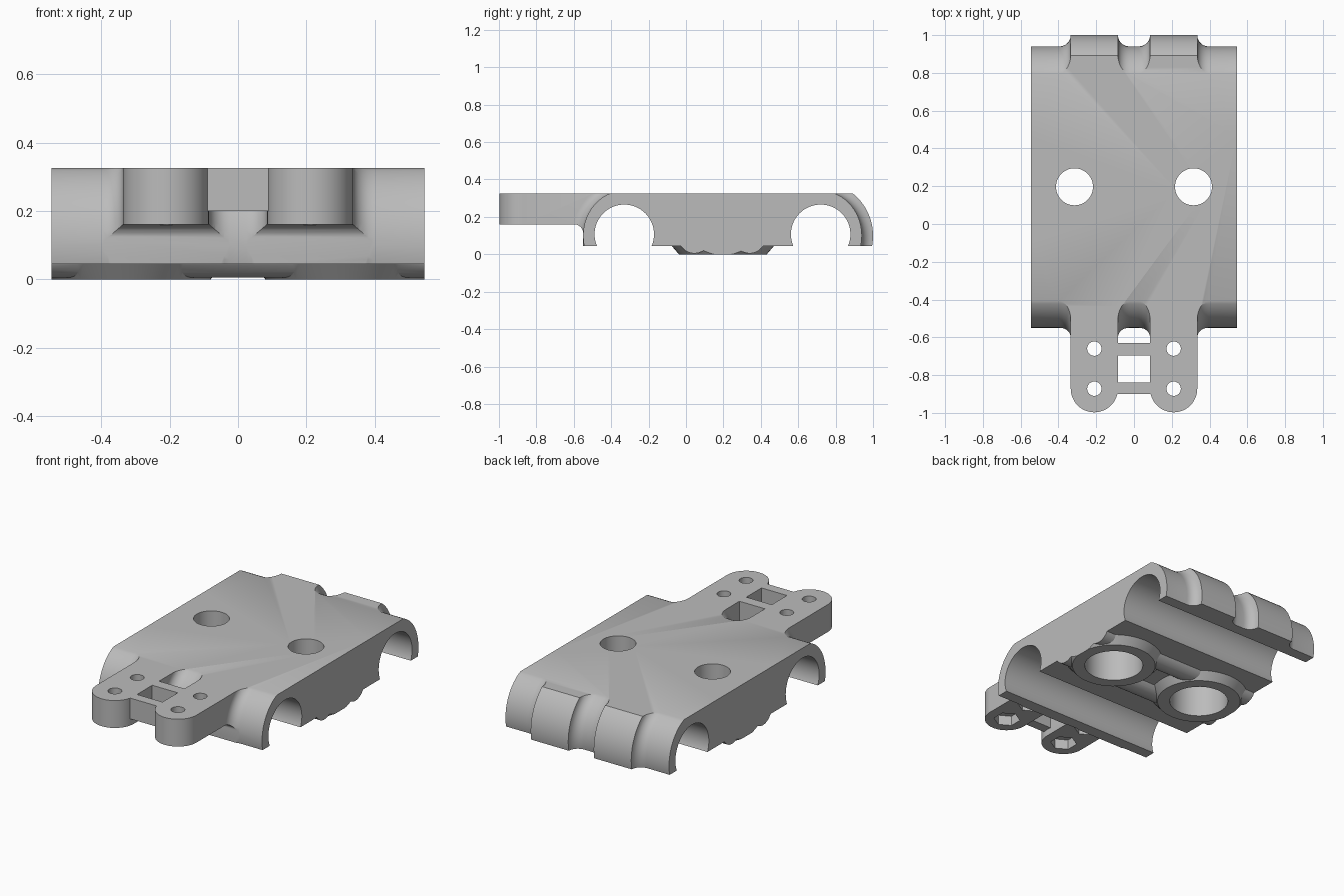
import bpy, bmesh
from math import sin, cos, pi, radians
from mathutils import Matrix

old = bpy.data.objects.get("Cube")
if old:
    bpy.data.objects.remove(old, do_unlink=True)

grey = bpy.data.materials.new("light grey plastic")
grey.use_nodes = True
grey.diffuse_color = (0.5, 0.5, 0.5, 1)
grey.node_tree.nodes["Principled BSDF"].inputs["Base Color"].default_value = (0.5, 0.5, 0.5, 1)

HALF_X, TOP, BASE = 0.545, 0.325, 0.045
AXIS_Z, FRONT_Y, BACK_Y = 0.107, -0.33, 0.72     # bearing channel axes
ARM_X, ARM_R = 0.21, 0.125
CUP_X, CUP_Y = 0.315, 0.197
LONG = 0.7                                       # overshoot, trimmed later


def finish(bm, name):
    bmesh.ops.recalc_face_normals(bm, faces=bm.faces)
    mesh = bpy.data.meshes.new(name)
    bm.to_mesh(mesh)
    bm.free()
    mesh.materials.append(grey)
    ob = bpy.data.objects.new(name, mesh)
    bpy.context.collection.objects.link(ob)
    return ob


def box(name, x0, x1, y0, y1, z0, z1):
    bm = bmesh.new()
    bmesh.ops.create_cube(bm, size=1)
    bm.transform(Matrix.Translation(((x0 + x1) / 2, (y0 + y1) / 2, (z0 + z1) / 2))
                 @ Matrix.Diagonal((x1 - x0, y1 - y0, z1 - z0, 1)))
    return finish(bm, name)


def post(name, x, y, z0, z1, r0, r1=None, sides=48):
    """Upright cylinder, cone or hexagon."""
    bm = bmesh.new()
    bmesh.ops.create_cone(bm, cap_ends=True, segments=sides, radius1=r0,
                          radius2=r0 if r1 is None else r1, depth=z1 - z0)
    bm.transform(Matrix.Translation((x, y, (z0 + z1) / 2)))
    return finish(bm, name)


def rod(name, y, z, r):
    """Cylinder running across the body."""
    bm = bmesh.new()
    bmesh.ops.create_cone(bm, cap_ends=True, segments=64, radius1=r, radius2=r, depth=2 * LONG)
    bm.transform(Matrix.Translation((0, y, z)) @ Matrix.Rotation(pi / 2, 4, 'Y'))
    return finish(bm, name)


def prism(name, rings):
    """Skin matching rings of points and cap both ends."""
    bm = bmesh.new()
    loops = [[bm.verts.new(p) for p in ring] for ring in rings]
    for a, b in zip(loops, loops[1:]):
        for i in range(len(a)):
            j = (i + 1) % len(a)
            bm.faces.new((a[i], a[j], b[j], b[i]))
    bm.faces.new(loops[0])
    bm.faces.new(loops[-1])
    return finish(bm, name)


def housing(name, y):
    """Turned shell around a bearing: two raised bands with filleted steps."""
    arc = [radians(a) for a in range(0, 91, 15)]
    f = 0.06
    right = [(0.085 - f + f * cos(a), 1 - sin(a)) for a in reversed(arc)]
    right += [(0.335 + f - f * cos(a), 1 - sin(a)) for a in arc] + [(LONG, 0)]
    steps = [(-x, t) for x, t in reversed(right)] + right
    rings = []
    for x, t in steps:
        ry, rz = 0.22 + 0.06 * t, 0.24 + 0.045 * t
        rings.append([(x, y + ry * cos(2 * pi * i / 72), AXIS_Z - 0.007 + rz * sin(2 * pi * i / 72))
                      for i in range(72)])
    return prism(name, rings)


def combine(ob, other, op):
    mod = ob.modifiers.new("join", 'BOOLEAN')
    mod.operation, mod.solver, mod.object = op, 'EXACT', other
    bpy.context.view_layer.objects.active = ob
    bpy.ops.object.modifier_apply(modifier=mod.name)
    bpy.data.objects.remove(other, do_unlink=True)


def add(other):
    combine(body, other, 'UNION')


def cut(other):
    combine(body, other, 'DIFFERENCE')


# Main block with the two bearing housings
body = box("carriage_body", -LONG, LONG, FRONT_Y, BACK_Y, -0.1, 0.5)
add(housing("front_housing", FRONT_Y))
add(housing("back_housing", BACK_Y))
cut(box("base_trim", -1, 1, -2, 2, -1, BASE))

# Front wall under the arms, with a fillet up to the arm underside
side = [(-1.2, -0.2), (-0.55, -0.2), (-0.55, 0.113)]
side += [(-0.597 + 0.047 * cos(a), 0.113 + 0.047 * sin(a)) for a in (radians(d) for d in range(15, 91, 15))]
side += [(-1.2, 0.16)]
cut(prism("under_arm_trim", [[(x, y, z) for y, z in side] for x in (-1, 1)]))

# Two round-ended arms and the cross bars between them
for s in (-1, 1):
    end = [(s * ARM_X + ARM_R * cos(pi + pi * i / 24), -0.872 + ARM_R * sin(pi + pi * i / 24))
           for i in range(25)]
    end += [(s * ARM_X + ARM_R, -0.42), (s * ARM_X - ARM_R, -0.42)]
    add(prism("arm", [[(x, y, z) for x, y in end] for z in (0.16, 0.45)]))
for y0, y1 in ((-0.695, -0.63), (-0.90, -0.84)):
    add(box("cross_bar", -0.15, 0.15, y0, y1, 0.2, 0.44))
cut(box("top_trim", -1, 1, -2, 2, TOP, 1))

# Underside: bolt tubes and flared cup bosses
for y in (0.045, 0.34):
    add(rod("bolt_tube", y, 0.09, 0.085))
for s in (-1, 1):
    add(post("cup_boss", s * CUP_X, CUP_Y, 0, 0.07, 0.235, 0.295))

# Bearing channels, bolt bores, cups and screw holes
for y in (FRONT_Y, BACK_Y):
    cut(rod("bearing_channel", y, AXIS_Z, 0.159))
for y in (0.045, 0.34):
    cut(rod("bolt_bore", y, 0.09, 0.03))
for s in (-1, 1):
    cut(post("cup", s * CUP_X, CUP_Y, -0.1, 0.2, 0.165))
    cut(post("cup_hole", s * CUP_X, CUP_Y, 0.1, 0.5, 0.098))
    for y in (-0.66, -0.872):
        cut(post("arm_hole", s * ARM_X, y, 0.1, 0.5, 0.038, sides=32))
        cut(post("nut_pocket", s * ARM_X, y, 0.1, 0.22, 0.075, sides=6))
    cut(box("end_trim", *sorted((s * HALF_X, s * 1.2)), -2, 2, -1, 1))

bpy.ops.object.select_all(action='DESELECT')
body.select_set(True)
bpy.context.view_layer.objects.active = body
bpy.ops.object.shade_smooth_by_angle(angle=radians(30))
